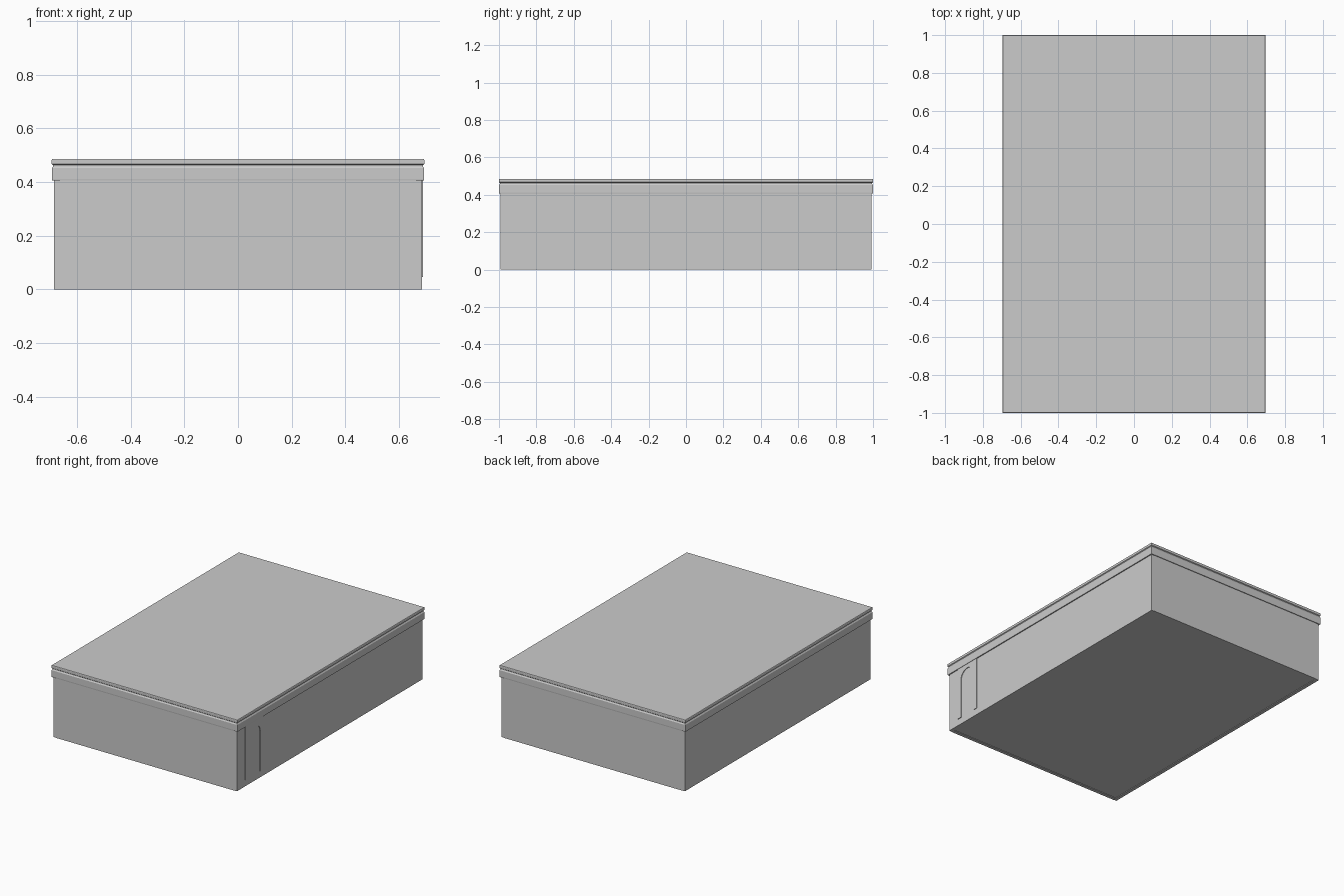
import bpy, bmesh, math

if "Cube" in bpy.data.objects:
    bpy.data.objects.remove(bpy.data.objects["Cube"])


def finish(name, bm):
    bmesh.ops.recalc_face_normals(bm, faces=bm.faces)
    mesh = bpy.data.meshes.new(name)
    bm.to_mesh(mesh)
    bm.free()
    obj = bpy.data.objects.new(name, mesh)
    bpy.context.collection.objects.link(obj)
    return obj


def box(name, x0, x1, y0, y1, z0, z1):
    bm = bmesh.new()
    bmesh.ops.create_cube(bm, size=1)
    for v in bm.verts:
        v.co.x = x0 if v.co.x < 0 else x1
        v.co.y = y0 if v.co.y < 0 else y1
        v.co.z = z0 if v.co.z < 0 else z1
    return finish(name, bm)


def stepped_rect(name, rings):
    """Stack rectangles given as (inset, z) and cap both ends."""
    bm = bmesh.new()
    loops = []
    for inset, z in rings:
        hx, hy = 0.695 - inset, 1.0 - inset
        loops.append([bm.verts.new((sx * hx, sy * hy, z))
                      for sx, sy in ((-1, -1), (1, -1), (1, 1), (-1, 1))])
    for a, b in zip(loops, loops[1:]):
        for i in range(4):
            j = (i + 1) % 4
            bm.faces.new((a[i], a[j], b[j], b[i]))
    bm.faces.new(loops[0][::-1])
    bm.faces.new(loops[-1])
    return finish(name, bm)


# Box walls: side panels and end panels set between them
for side, s in (("left", -1), ("right", 1)):
    xs = sorted((s * 0.663, s * 0.686))
    box(side + "_wall", *xs, -0.991, 0.991, 0, 0.41)
for end, s in (("front", -1), ("back", 1)):
    ys = sorted((s * 0.97, s * 0.993))
    box(end + "_wall", -0.664, 0.664, *ys, 0, 0.41)

# Bottom panel, slightly recessed within the walls
box("bottom_panel", -0.664, 0.664, -0.971, 0.971, 0.004, 0.02)

# Lid with a band, a shallow groove and a top plate
stepped_rect("lid", [(0.002, 0.405), (0.001, 0.412), (0.001, 0.452),
                     (0.005, 0.458), (0.005, 0.463), (0.0, 0.467),
                     (0.0, 0.482), (0.002, 0.485)])

# Arched raised trim on the right side
yc, r, spring = -0.81, 0.062, 0.315
arch = [(yc + r * math.cos(math.pi * i / 16), spring + r * math.sin(math.pi * i / 16))
        for i in range(17)]
outline = ([(yc - 0.095, 0.045), (yc - 0.095, 0.406), (yc + 0.092, 0.406),
            (yc + 0.092, 0.045), (yc + r, 0.045)] + arch + [(yc - r, 0.045)])
bm = bmesh.new()
face = bm.faces.new([bm.verts.new((0.684, y, z)) for y, z in outline])
new = bmesh.ops.extrude_face_region(bm, geom=[face])["geom"]
bmesh.ops.translate(bm, vec=(0.0065, 0, 0),
                    verts=[g for g in new if isinstance(g, bmesh.types.BMVert)])
finish("side_arch_trim", bm)
